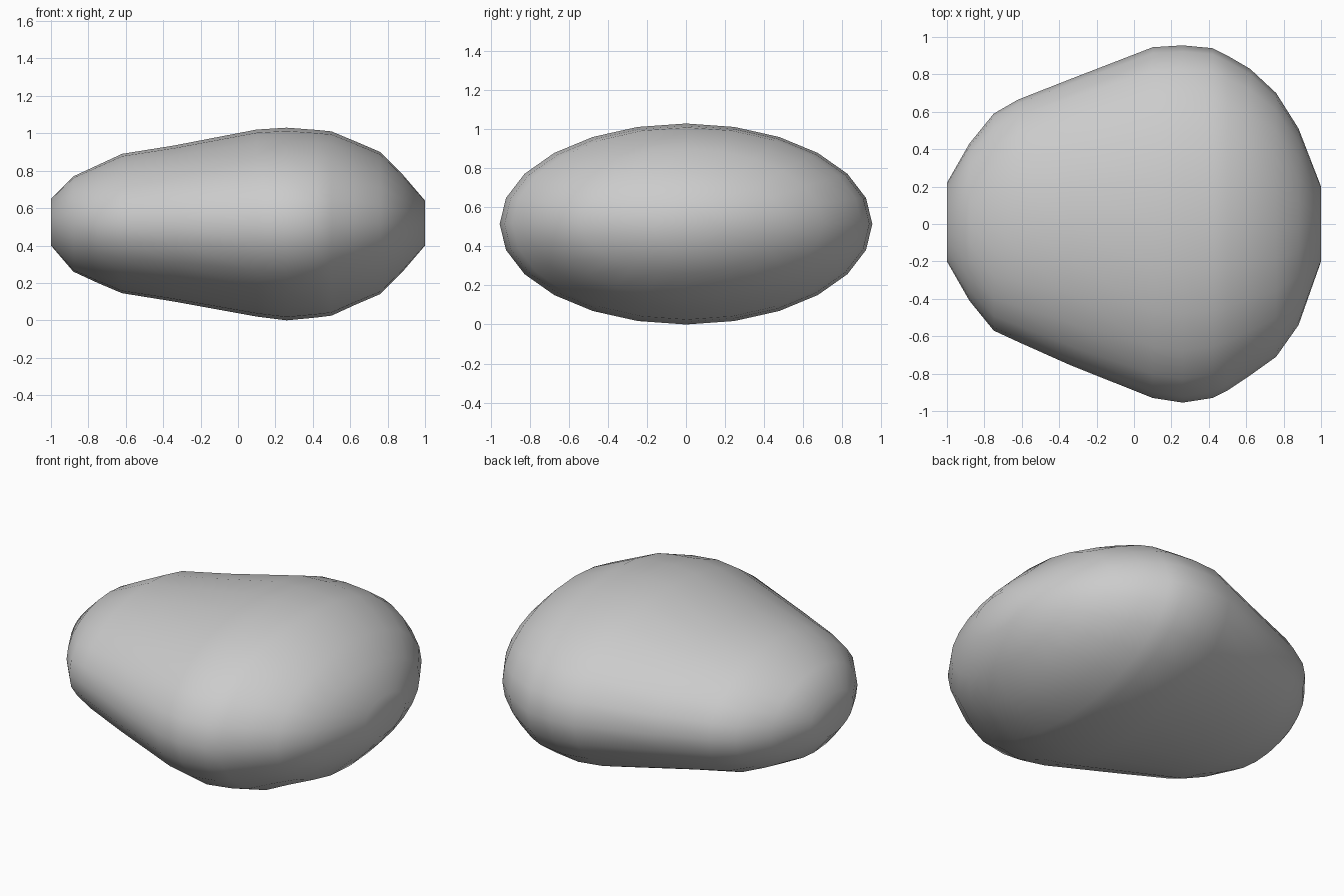
import bpy, bmesh, math

if "Cube" in bpy.data.objects:
    bpy.data.objects.remove(bpy.data.objects["Cube"])

# Cross-sections along x: x, y front, y back, z bottom, z top
sections = [
    (-1.00, -0.20, 0.22, 0.40, 0.65),
    (-0.88, -0.41, 0.43, 0.26, 0.77),
    (-0.75, -0.57, 0.59, 0.20, 0.83),
    (-0.62, -0.63, 0.665, 0.145, 0.89),
    (-0.34, -0.755, 0.775, 0.10, 0.935),
    (0.10, -0.93, 0.945, 0.02, 1.02),
    (0.26, -0.955, 0.955, 0.00, 1.03),
    (0.42, -0.93, 0.94, 0.015, 1.018),
    (0.50, -0.89, 0.90, 0.025, 1.01),
    (0.62, -0.81, 0.83, 0.08, 0.96),
    (0.76, -0.71, 0.70, 0.14, 0.90),
    (0.88, -0.54, 0.51, 0.26, 0.78),
    (1.00, -0.20, 0.20, 0.40, 0.64),
]
SIDES = 24

# Pebble body: elliptical rings bridged from end to end
bm = bmesh.new()
rings = []
for x, y0, y1, z0, z1 in sections:
    ring = []
    for i in range(SIDES):
        a = 2 * math.pi * i / SIDES
        ring.append(bm.verts.new((x,
                                  (y0 + y1) / 2 + (y1 - y0) / 2 * math.cos(a),
                                  (z0 + z1) / 2 + (z1 - z0) / 2 * math.sin(a))))
    rings.append(ring)
for r, s in zip(rings, rings[1:]):
    for i in range(SIDES):
        j = (i + 1) % SIDES
        bm.faces.new((r[i], r[j], s[j], s[i]))

# Small flat ends
bm.faces.new(rings[0])
bm.faces.new(rings[-1])
bmesh.ops.recalc_face_normals(bm, faces=bm.faces)
for f in bm.faces:
    f.smooth = True

mesh = bpy.data.meshes.new("pebble")
bm.to_mesh(mesh)
bm.free()
pebble = bpy.data.objects.new("pebble", mesh)
bpy.context.collection.objects.link(pebble)
